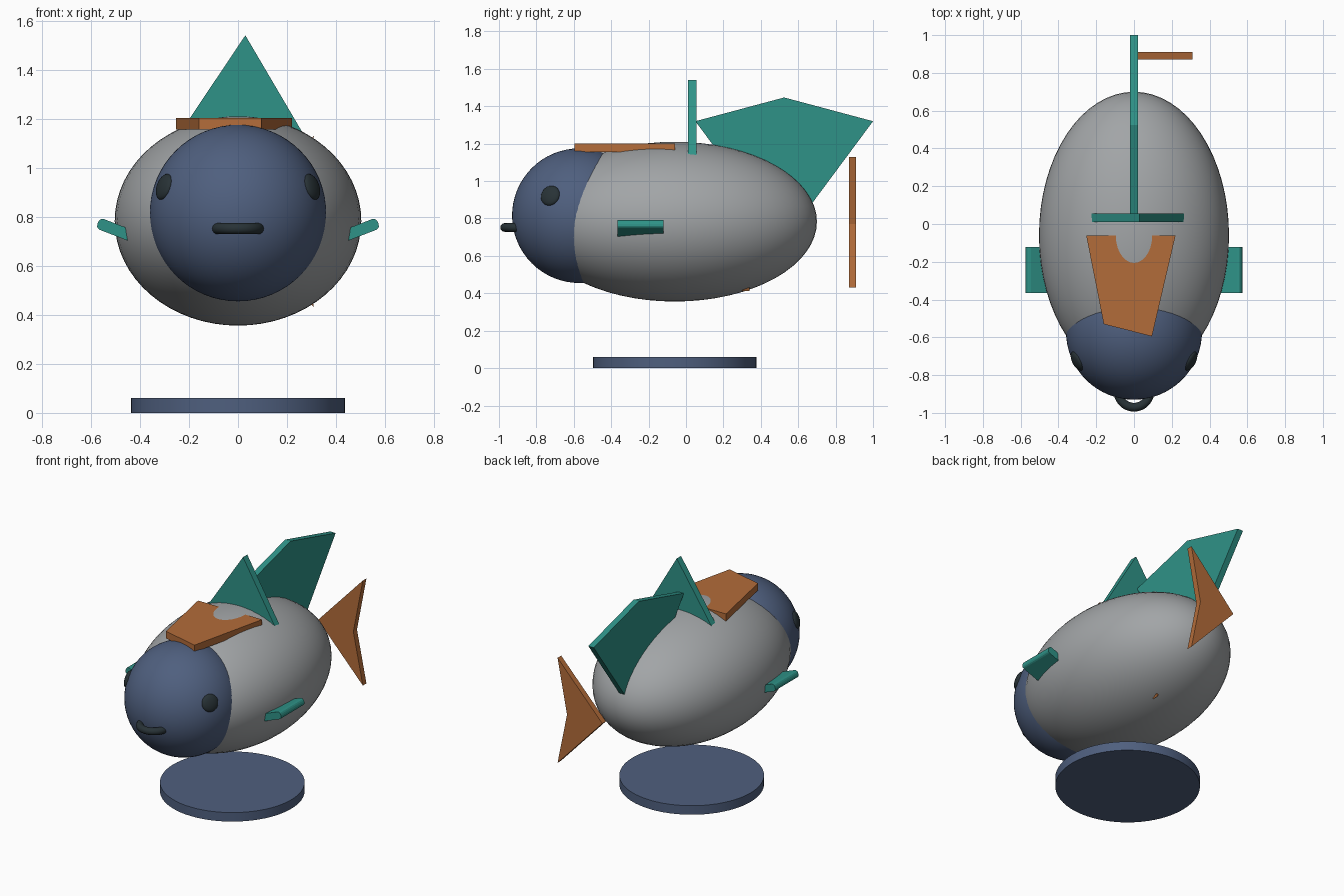
import bpy, bmesh, math
from mathutils import Vector, Matrix

if "Cube" in bpy.data.objects:
    bpy.data.objects.remove(bpy.data.objects["Cube"])


def material(name, rgb):
    m = bpy.data.materials.new(name)
    m.diffuse_color = (*rgb, 1)
    m.use_nodes = True
    m.node_tree.nodes["Principled BSDF"].inputs["Base Color"].default_value = m.diffuse_color
    return m


GREY = material("grey", (0.36, 0.375, 0.385))
BLUE = material("slate blue", (0.078, 0.115, 0.21))
TEAL = material("teal", (0.028, 0.29, 0.245))
ORANGE = material("orange", (0.45, 0.15, 0.042))
DARK = material("charcoal", (0.021, 0.032, 0.037))


def finish(ob, name, mat, smooth=False):
    ob.name = name
    ob.data.materials.append(mat)
    if smooth:
        bpy.ops.object.select_all(action='DESELECT')
        ob.select_set(True)
        bpy.context.view_layer.objects.active = ob
        bpy.ops.object.shade_smooth_by_angle(angle=math.radians(35))
    return ob


def ellipsoid(name, mat, centre, radii, rot=None, seg=64, rings=32):
    bpy.ops.mesh.primitive_uv_sphere_add(segments=seg, ring_count=rings, radius=1)
    ob = bpy.context.object
    spin = rot if rot else Matrix.Identity(4)
    ob.data.transform(Matrix.Translation(centre) @ spin @ Matrix.Diagonal((*radii, 1)))
    return finish(ob, name, mat, True)


def plate(name, mat, outline, axis, low, high):
    """Extrude a flat outline along one axis between low and high."""
    def place(p, d):
        v = list(p)
        v.insert(axis, d)
        return v
    bm = bmesh.new()
    face = bm.faces.new([bm.verts.new(place(p, low)) for p in outline])
    new = bmesh.ops.extrude_face_region(bm, geom=[face])["geom"]
    shift = place((0, 0), high - low)
    bmesh.ops.translate(bm, vec=shift, verts=[g for g in new if isinstance(g, bmesh.types.BMVert)])
    bmesh.ops.recalc_face_normals(bm, faces=bm.faces)
    me = bpy.data.meshes.new(name)
    bm.to_mesh(me)
    bm.free()
    ob = bpy.data.objects.new(name, me)
    bpy.context.collection.objects.link(ob)
    return finish(ob, name, mat)


# Body and head
ellipsoid("body", GREY, (0, -0.06, 0.783), (0.503, 0.76, 0.427))
head = Vector((0, -0.57, 0.815))
ellipsoid("head", BLUE, head, (0.36, 0.36, 0.36))

# Flattened eyes facing outward, and side fins
for side, word in ((1, "right"), (-1, "left")):
    out = Vector((side * 0.31, -0.16, 0.11))
    turn = out.to_track_quat('Z', 'Y').to_matrix().to_4x4()
    ellipsoid(word + "_eye", DARK, head + out.normalized() * 0.355,
              (0.055, 0.055, 0.022), turn, 32, 16)

    bpy.ops.mesh.primitive_cube_add(size=1)
    fin = bpy.context.object
    fin.scale = (0.25, 0.245, 0.047)
    bpy.ops.object.transform_apply(scale=True)
    fin.location = (side * 0.455, -0.243, 0.73)
    fin.rotation_euler = (0, -side * math.radians(21), 0)
    bev = fin.modifiers.new("rounded_tip", 'BEVEL')
    bev.width = 0.018
    bev.segments = 3
    bev.limit_method = 'WEIGHT'
    # Round only the long edges at the outer tip
    weight = fin.data.attributes.new("bevel_weight_edge", 'FLOAT', 'EDGE')
    for e in fin.data.edges:
        a, b = (fin.data.vertices[i].co for i in e.vertices)
        if a.x * side > 0 and b.x * side > 0 and abs(a.y - b.y) > 0.1:
            weight.data[e.index].value = 1
    finish(fin, word + "_side_fin", TEAL)

# Ring mouth
bpy.ops.mesh.primitive_torus_add(location=(0, -0.885, 0.752), major_radius=0.085,
                                 minor_radius=0.023, major_segments=48, minor_segments=16)
finish(bpy.context.object, "mouth", DARK, True)

# Upright fins, sunk into the back
plate("cross_fin", TEAL, [(0.03, 1.54), (0.28, 1.115), (-0.255, 1.115)], 1, 0.01, 0.055)
plate("back_fin", TEAL, [(0.05, 1.32), (0.525, 1.447), (1.0, 1.32), (0.525, 0.68)], 0, -0.02, 0.02)

# Back plate, tail and the tip showing under the belly
plate("back_plate", ORANGE, [(-0.253, -0.06), (0.22, -0.06), (0.095, -0.595), (-0.16, -0.53)],
      2, 1.155, 1.202)
plate("tail", ORANGE, [(-0.02, 0.78), (0.31, 1.13), (0.24, 0.77), (0.31, 0.43)], 1, 0.872, 0.91)
plate("belly_tip", ORANGE, [(0.06, 0.5), (0.14, 0.5), (0.1, 0.413)], 1, 0.30, 0.34)

# Base disc
bpy.ops.mesh.primitive_cylinder_add(vertices=64, radius=0.437, depth=0.06, location=(0, -0.06, 0.03))
finish(bpy.context.object, "base", BLUE, True)
